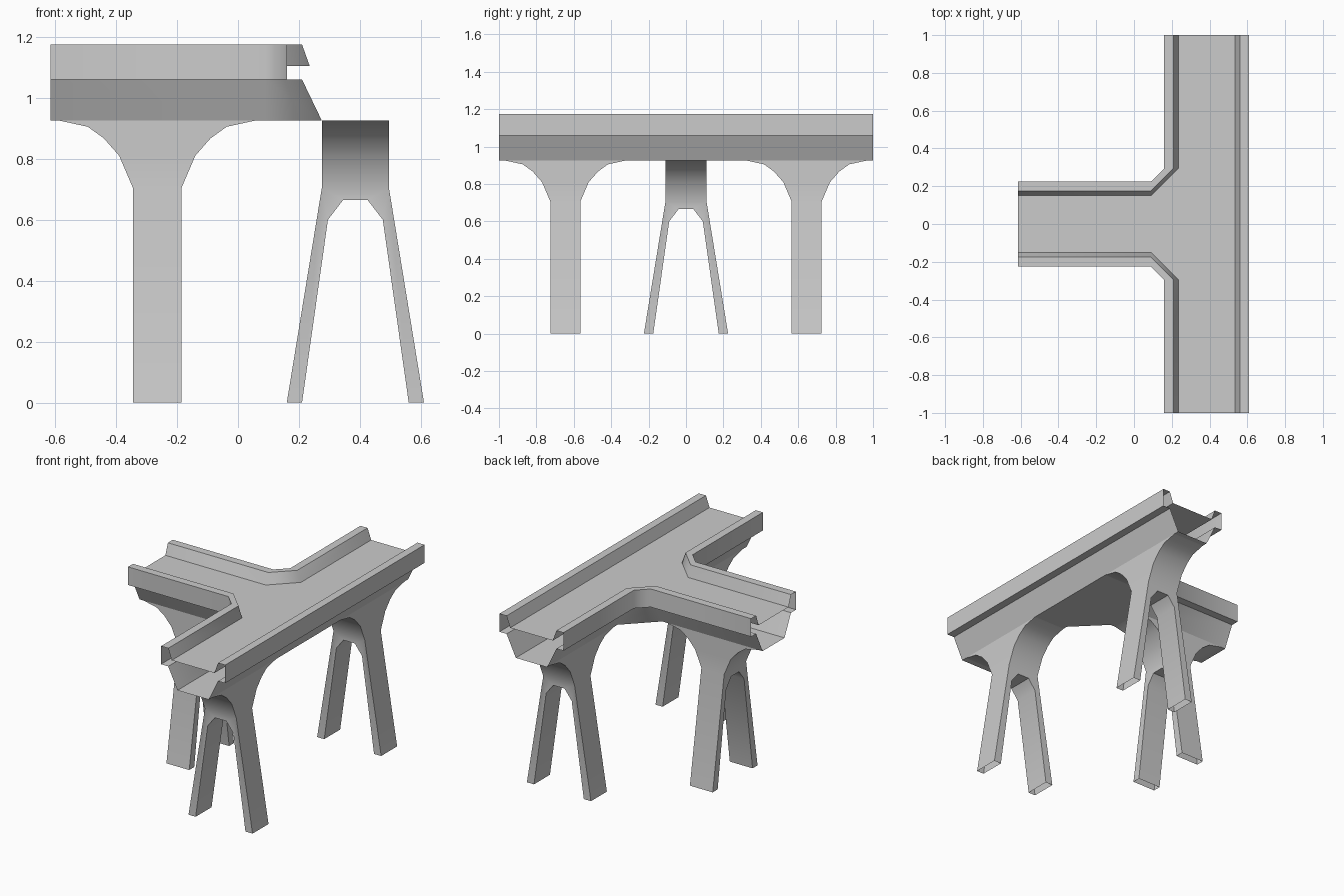
import bpy, bmesh, math
from mathutils import Matrix

if "Cube" in bpy.data.objects:
    bpy.data.objects.remove(bpy.data.objects["Cube"])

MAIN_X = 0.385      # centre line of the through deck
BRANCH_END = -0.615
PIER_HALF = 0.08    # half thickness of a pier


def finish(name, polys, matrix=Matrix()):
    """Make a welded, angle-smoothed object from a list of polygons."""
    bm = bmesh.new()
    for p in polys:
        bm.faces.new([bm.verts.new(c) for c in p])
    bmesh.ops.remove_doubles(bm, verts=bm.verts, dist=1e-5)
    bmesh.ops.recalc_face_normals(bm, faces=bm.faces)
    bm.transform(matrix)
    mesh = bpy.data.meshes.new(name)
    bm.to_mesh(mesh)
    bm.free()
    ob = bpy.data.objects.new(name, mesh)
    bpy.context.collection.objects.link(ob)
    bpy.ops.object.select_all(action='DESELECT')
    ob.select_set(True)
    bpy.context.view_layer.objects.active = ob
    bpy.ops.object.shade_smooth_by_angle(angle=math.radians(52))
    return ob


def strips(rows):
    """Quads between neighbouring rows of points."""
    return [(a[i], a[i + 1], b[i + 1], b[i])
            for a, b in zip(rows, rows[1:]) for i in range(len(a) - 1)]


# Deck: half section (half width, height) from floor edge to underside
SECTION = [(0.15, 1.105), (0.175, 1.175), (0.225, 1.175),
           (0.225, 1.06), (0.175, 1.06), (0.11, 0.925)]


def corner_path(h, z, s):
    return [(BRANCH_END, s * h, z), (0.09, s * h, z),
            (MAIN_X - h, s * 0.295, z), (MAIN_X - h, s, z)]


def far_path(h, z):
    return [(MAIN_X + h, 1, z), (MAIN_X + h, -1, z)]


deck = []
for s in (1, -1):
    deck += strips([corner_path(h, z, s) for h, z in SECTION])
deck += strips([far_path(h, z) for h, z in SECTION])
# floor and soffit plates
for h, z in (SECTION[0], SECTION[-1]):
    deck.append(corner_path(h, z, 1) + far_path(h, z) + corner_path(h, z, -1)[::-1])
finish("deck", deck)

# Pier: flared head (half length along deck, height) and splayed leg outline
FLARE = [(0.08, 0.705), (0.125, 0.81), (0.175, 0.867), (0.228, 0.905), (0.32, 0.925)]
HALF_LEGS = [(0.11, 0.705), (0.225, 0), (0.175, 0), (0.09, 0.6), (0.04, 0.665)]
LEGS = HALF_LEGS + [(-x, z) for x, z in reversed(HALF_LEGS)]


def pier(name, matrix):
    polys = []
    for s in (1, -1):
        # flare surfaces, head cheeks, leg fronts
        polys += strips([[(-0.11, s * w, z), (0.11, s * w, z)] for w, z in FLARE])
        polys += strips([[(s * 0.11, -w, z), (s * 0.11, w, z)] for w, z in FLARE])
        polys.append([(x, s * PIER_HALF, z) for x, z in LEGS])
    # leg sides and arch, feet left open
    for (x0, z0), (x1, z1) in zip(LEGS, LEGS[1:]):
        if z0 or z1:
            polys.append([(x0, -PIER_HALF, z0), (x1, -PIER_HALF, z1),
                          (x1, PIER_HALF, z1), (x0, PIER_HALF, z0)])
    finish(name, polys, matrix)


pier("front_pier", Matrix.Translation((MAIN_X, -0.645, 0)))
pier("back_pier", Matrix.Translation((MAIN_X, 0.645, 0)))
pier("branch_pier", Matrix.Translation((-0.265, 0, 0)) @ Matrix.Rotation(math.pi / 2, 4, 'Z'))
